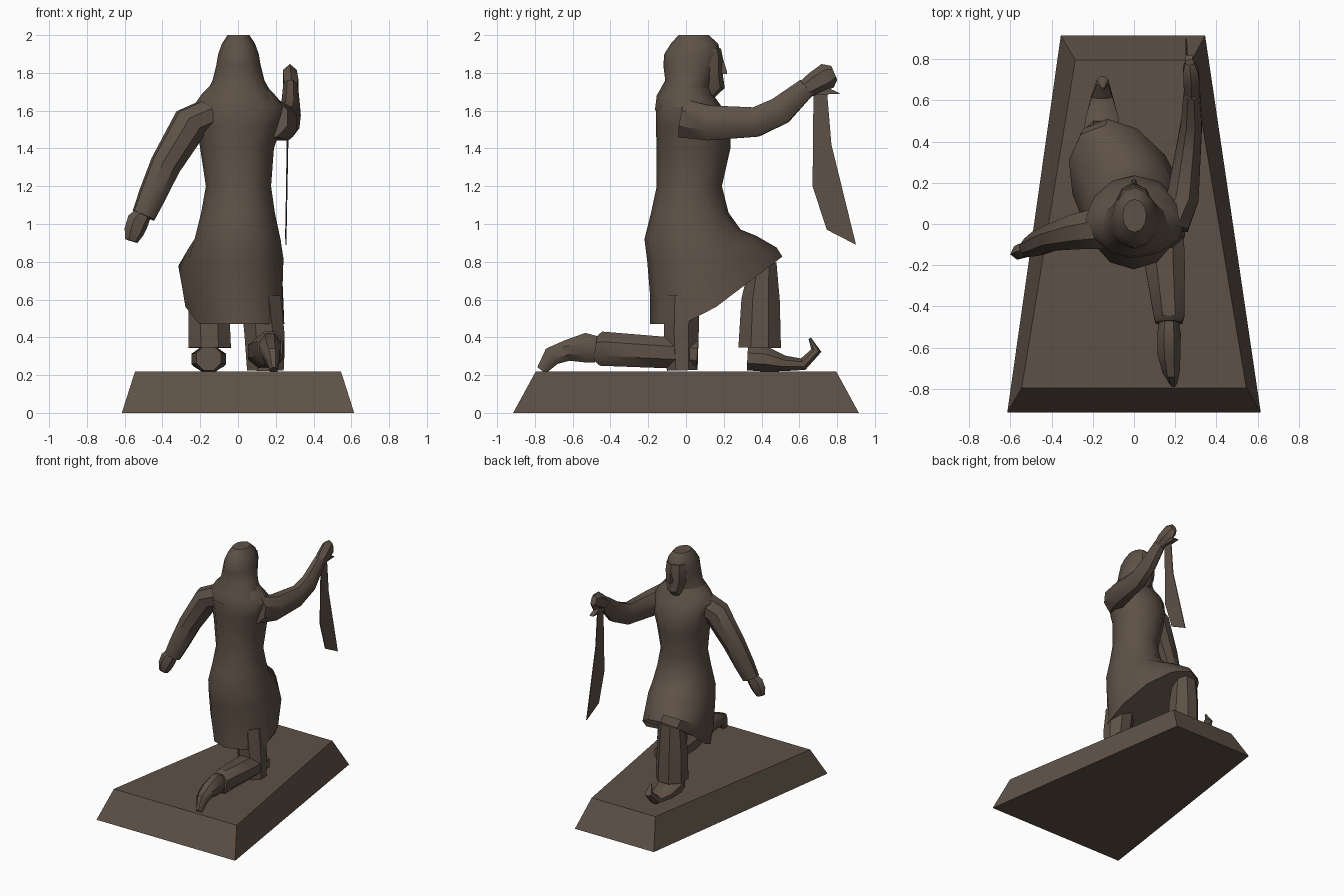
import bpy, bmesh, math
from mathutils import Vector

bronze = bpy.data.materials.new("bronze brown")
bronze.diffuse_color = (0.112, 0.083, 0.062, 1)


def finish(name, bm, smooth=True):
    bmesh.ops.recalc_face_normals(bm, faces=bm.faces)
    me = bpy.data.meshes.new(name)
    bm.to_mesh(me)
    bm.free()
    me.materials.append(bronze)
    ob = bpy.data.objects.new(name, me)
    bpy.context.collection.objects.link(ob)
    if smooth:
        bpy.ops.object.select_all(action='DESELECT')
        ob.select_set(True)
        bpy.context.view_layer.objects.active = ob
        bpy.ops.object.shade_smooth_by_angle(angle=math.radians(40))
    return ob


def loft(name, rings, smooth=True):
    """Skin a list of equal closed rings and cap both ends."""
    bm = bmesh.new()
    vs = [[bm.verts.new(p) for p in r] for r in rings]
    n = len(vs[0])
    for a, b in zip(vs, vs[1:]):
        for i in range(n):
            bm.faces.new((a[i], a[(i + 1) % n], b[(i + 1) % n], b[i]))
    bm.faces.new(vs[0])
    bm.faces.new(vs[-1])
    return finish(name, bm, smooth)


def tube(name, path, side, n=8):
    """path: (x, y, z, half width along side, half thickness)."""
    side = Vector(side).normalized()
    pts = [Vector(p[:3]) for p in path]
    rings = []
    for i, p in enumerate(path):
        t = pts[min(i + 1, len(pts) - 1)] - pts[max(i - 1, 0)]
        up = t.cross(side).normalized()
        rings.append([pts[i] + side * p[3] * math.cos(a) + up * p[4] * math.sin(a)
                      for a in (2 * math.pi * (k + .5) / n for k in range(n))])
    return loft(name, rings)


def ring(z, x0, x1, y0, y1, skew=0, rise=0, n=12):
    """Level oval; its front can shift sideways (skew) and lift (rise)."""
    out = []
    for k in range(n):
        a = 2 * math.pi * k / n
        x = (x0 + x1) / 2 + (x1 - x0) / 2 * math.cos(a)
        y = (y0 + y1) / 2 + (y1 - y0) / 2 * math.sin(a)
        f = max(0, y - 0.04)
        out.append((x + skew * f, y, z + rise * f))
    return out


# tapered plinth, narrower toward the figure's front
loft("plinth", [
    [(-.615, -.915, 0), (.615, -.915, 0), (.345, .915, 0), (-.355, .915, 0)],
    [(-.545, -.795, .22), (.545, -.795, .22), (.28, .795, .22), (-.285, .795, .22)]],
    smooth=False)

# robe with raised hem over the forward knee
loft("robe", [
    ring(.47, -.24, .28, -.19, .51, -.32, .76),
    ring(.62, -.265, .27, -.19, .48, -.32, .58),
    ring(.80, -.25, .25, -.205, .37, -.22, .42),
    ring(.92, -.23, .225, -.22, .29, -.1, .2),
    ring(1.06, -.195, .195, -.185, .225),
    ring(1.20, -.17, .175, -.155, .19),
    ring(1.40, -.20, .19, -.155, .235),
    ring(1.52, -.22, .23, -.16, .235),
    ring(1.62, -.24, .25, -.16, .19),
    ring(1.69, -.19, .19, -.135, .14),
    ring(1.76, -.12, .12, -.10, .12)])

# head cloth
loft("head_cloth", [
    ring(1.60, -.20, .20, -.165, .12),
    ring(1.68, -.175, .185, -.155, .12),
    ring(1.76, -.135, .14, -.11, .14),
    ring(1.84, -.115, .12, -.12, .165),
    ring(1.90, -.105, .11, -.115, .185),
    ring(1.955, -.085, .09, -.08, .17),
    ring(2.00, -.055, .06, -.04, .12)])

# face, with chin and nose
loft("face", [
    ring(1.65, -.05, .05, .02, .13, n=8),
    ring(1.72, -.055, .055, .04, .205, n=8),
    ring(1.79, -.08, .08, .04, .195, n=8),
    ring(1.88, -.085, .085, .04, .195, n=8),
    ring(1.93, -.08, .08, .04, .185, n=8)])
loft("nose", [ring(1.795, -.018, .018, .16, .22, n=6),
              ring(1.81, -.018, .018, .16, .22, n=6),
              ring(1.87, -.008, .008, .16, .20, n=6)])

# raised arm and fist
tube("raised_arm", [(.17, -.02, 1.56, .10, .11), (.235, .12, 1.535, .085, .10),
                    (.265, .37, 1.54, .065, .085), (.28, .50, 1.60, .055, .08),
                    (.28, .64, 1.725, .042, .055)], (1, -.12, 0))
tube("raised_hand", [(.28, .61, 1.70, .035, .045), (.28, .68, 1.745, .045, .06),
                     (.275, .75, 1.785, .042, .07), (.27, .785, 1.80, .025, .04)],
     (1, 0, 0), 6)

# lowered arm and hand
tube("lowered_arm", [(-.15, -.02, 1.58, .11, .09), (-.25, -.03, 1.535, .095, .10),
                     (-.385, -.06, 1.31, .07, .085), (-.455, -.09, 1.15, .065, .075),
                     (-.50, -.11, 1.045, .05, .065)], (-.25, 1, 0))
tube("lowered_hand", [(-.49, -.11, 1.07, .03, .04), (-.53, -.125, 1.015, .04, .06),
                      (-.55, -.135, .96, .038, .055), (-.565, -.14, .91, .02, .035)],
     (-.25, 1, 0), 6)

# forward leg with curled-toe shoe
tube("forward_thigh", [(-.06, .05, .86, .12, .10), (-.13, .30, .82, .12, .10),
                       (-.16, .42, .78, .09, .06)], (1, .3, 0))
tube("forward_shin", [(-.155, .41, .80, .10, .075), (-.155, .395, .60, .115, .11),
                      (-.15, .39, .345, .122, .122)], (1, 0, 0))
tube("forward_shoe", [(-.155, .325, .29, .07, .07), (-.155, .42, .285, .10, .072),
                      (-.155, .52, .262, .085, .045), (-.155, .62, .258, .055, .035),
                      (-.152, .69, .33, .03, .03), (-.15, .655, .395, .006, .008)],
     (1, 0, 0))

# kneeling leg and pointed rear foot
tube("kneeling_thigh", [(.12, -.02, .62, .115, .10), (.14, -.025, .42, .115, .10),
                        (.145, -.02, .225, .105, .088)], (1, 0, 0))
tube("kneeling_shin", [(.145, .06, .31, .10, .085), (.15, -.2, .325, .105, .092),
                       (.17, -.45, .34, .08, .098), (.17, -.48, .345, .07, .07)],
     (1, 0, 0))
tube("rear_foot", [(.17, -.47, .335, .05, .075), (.17, -.53, .345, .062, .085),
                   (.17, -.63, .33, .06, .06), (.18, -.71, .30, .045, .055),
                   (.19, -.765, .225, .02, .03)], (1, 0, 0))

# hanging cloth held in the fist: thin plate from a side profile
cloth = [(.675, 1.72), (.67, 1.2), (.745, .97), (.90, .89), (.77, 1.42), (.745, 1.72)]
loft("hanging_cloth", [[(x + .006 * math.sin(z * 5), y, z) for y, z in cloth]
                       for x in (.256, .262)], smooth=False)
flap = [(.61, 1.69), (.72, 1.735), (.82, 1.69), (.72, 1.685)]
loft("cloth_end", [[(x, y, z) for y, z in flap] for x in (.25, .285)], smooth=False)
